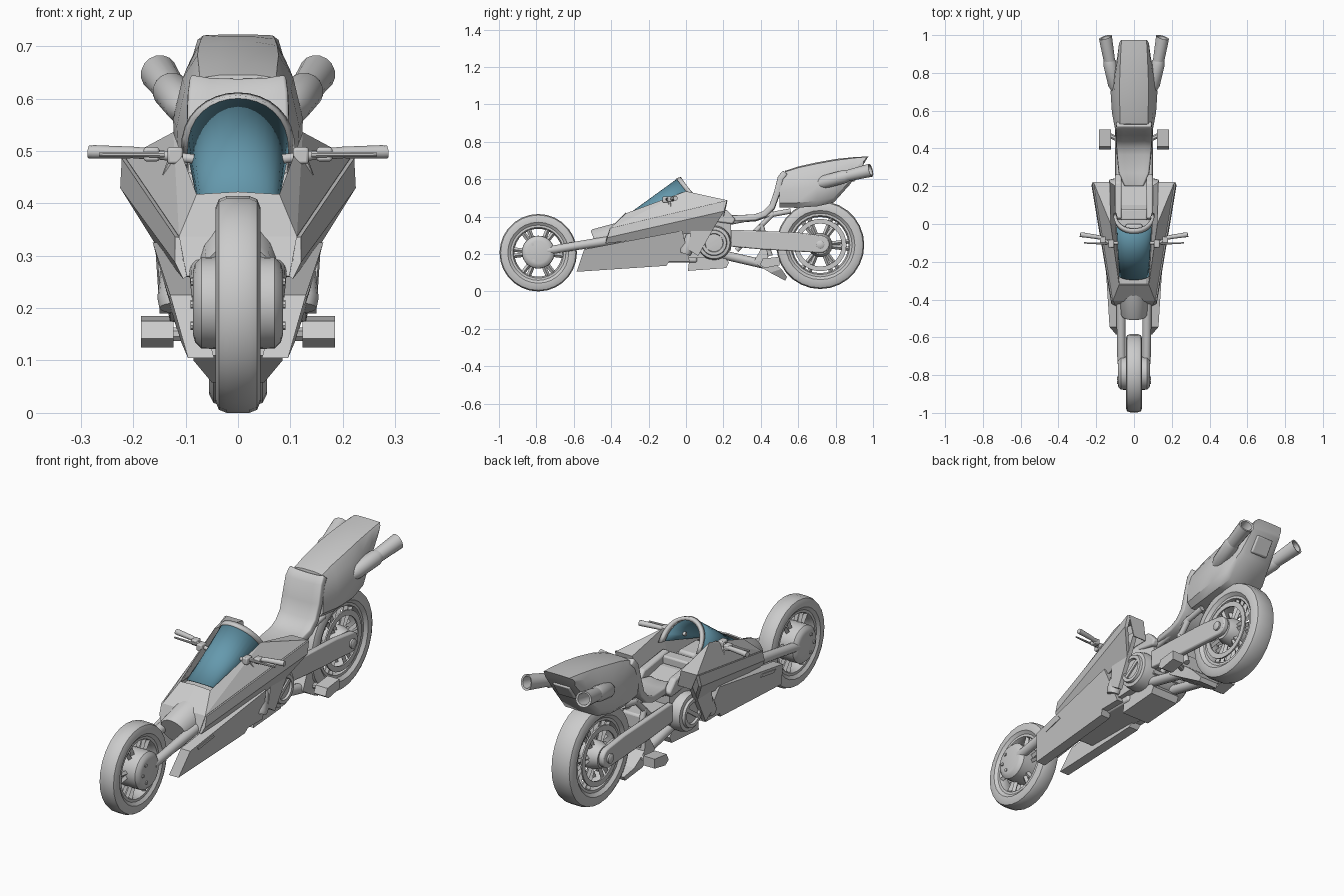
import bpy, bmesh, math
from mathutils import Vector

if "Cube" in bpy.data.objects:
    bpy.data.objects.remove(bpy.data.objects["Cube"])


def finish(name, bm, mirror=False, solid=0, bevel=0, smooth=35, color=None):
    bmesh.ops.recalc_face_normals(bm, faces=bm.faces)
    me = bpy.data.meshes.new(name)
    bm.to_mesh(me)
    bm.free()
    ob = bpy.data.objects.new(name, me)
    bpy.context.collection.objects.link(ob)
    if solid:
        m = ob.modifiers.new("Solid", 'SOLIDIFY')
        m.thickness, m.offset = solid, 0
    if bevel:
        m = ob.modifiers.new("Bevel", 'BEVEL')
        m.width, m.segments = bevel, 2
    if mirror:
        ob.modifiers.new("Mirror", 'MIRROR')
    if color:
        mat = bpy.data.materials.new(name)
        mat.diffuse_color = color
        mat.use_nodes = True
        mat.node_tree.nodes["Principled BSDF"].inputs["Base Color"].default_value = mat.diffuse_color
        me.materials.append(mat)
    if smooth:
        bpy.ops.object.select_all(action='DESELECT')
        ob.select_set(True)
        bpy.context.view_layer.objects.active = ob
        bpy.ops.object.shade_smooth_by_angle(angle=math.radians(smooth))
    return ob


def add_rings(bm, rings, loop=True, closed=False):
    """Skin a list of point rows; loop joins row ends, closed joins last row to first."""
    vs = [[bm.verts.new(p) for p in r] for r in rings]
    n, k = len(vs), len(vs[0])
    for i in range(n if closed else n - 1):
        a, b = vs[i], vs[(i + 1) % n]
        for j in range(k if loop else k - 1):
            bm.faces.new((a[j], a[(j + 1) % k], b[(j + 1) % k], b[j]))
    if loop and not closed:
        bm.faces.new(vs[0])
        bm.faces.new(vs[-1])


def loft(name, rings, loop=True, closed=False, **kw):
    bm = bmesh.new()
    add_rings(bm, rings, loop, closed)
    return finish(name, bm, **kw)


def lathe(name, profile, y, z, segs=28, closed=False, **kw):
    """Turn an (x, radius) profile about a sideways axle."""
    circ = [2 * math.pi * i / segs for i in range(segs)]
    return loft(name, [[(x, y + r * math.cos(a), z + r * math.sin(a)) for a in circ]
                       for x, r in profile], closed=closed, **kw)


def add_tube(bm, stops, segs=12, closed=False):
    """stops: (x, y, z, radius) along a straight axis."""
    d = (Vector(stops[1][:3]) - Vector(stops[0][:3])).normalized()
    u = d.orthogonal().normalized()
    v = d.cross(u)
    turn = [2 * math.pi * (i + .5) / segs for i in range(segs)]
    add_rings(bm, [[Vector(s[:3]) + (u * math.cos(a) + v * math.sin(a)) * s[3] for a in turn]
                   for s in stops], closed=closed)


def tube(name, stops, segs=12, closed=False, **kw):
    bm = bmesh.new()
    add_tube(bm, stops, segs, closed)
    return finish(name, bm, **kw)


def plate(name, yz, outer, thick, **kw):
    """Side-view outline on the sloping plane x = a + b*y + c*z, thickened inward."""
    a, b, c = outer
    ring = [(a + b * y + c * z, y, z) for y, z in yz]
    return loft(name, [ring, [(x - thick, y, z) for x, y, z in ring]], **kw)


def box(name, x0, x1, y0, y1, z0, z1, **kw):
    return plate(name, [(y0, z0), (y1, z0), (y1, z1), (y0, z1)], (x1, 0, 0), x1 - x0, **kw)


# wheels: tyre, rim, spokes
def wheel(tag, y, z, R, ri, w, hub, n):
    lathe(tag + "_tyre", [(-w * .75, ri), (-w, ri + .015), (-w, R - .022), (-w * .85, R - .006),
                          (-w * .5, R), (w * .5, R), (w * .85, R - .006), (w, R - .022),
                          (w, ri + .015), (w * .75, ri)], y, z, closed=True)
    lathe(tag + "_rim", [(-w * .75, ri + .004), (-w * .75, ri - .012), (-w * .4, ri - .02),
                         (w * .4, ri - .02), (w * .75, ri - .012), (w * .75, ri + .004)],
          y, z, closed=True)
    bm = bmesh.new()
    for i in range(n):
        for s in (-.13, .13):
            a = 2 * math.pi * i / n + s
            for x in (-w * .45, w * .45):
                add_tube(bm, [(x, y + r * math.cos(a), z + r * math.sin(a), .012)
                              for r in (hub * .8, ri - .012)], 4)
    finish(tag + "_spokes", bm, smooth=0)


wheel("front", -.79, .207, .207, .148, .043, .088, 6)
wheel("rear", .718, .248, .235, .17, .055, .06, 6)
lathe("front_hub", [(-.086, .06), (-.082, .075), (-.07, .087), (-.045, .088), (.045, .088),
                    (.07, .087), (.082, .075), (.086, .06)], -.79, .21)
lathe("rear_hub", [(-.07, .05), (-.03, .065), (.03, .065), (.07, .05)], .718, .248)
lathe("rear_brake_disc", [(.045, .115), (.052, .115), (.052, .14), (.045, .14)], .718, .248,
      closed=True, mirror=True)
lathe("rear_axle_nut", [(.08, .022), (.108, .022), (.112, .016)], .718, .25, 12, mirror=True)
for i in range(3):
    a = 2.2 + i * 1.0
    lathe("hub_bolt", [(.08, .008), (.091, .008)], -.79 + .05 * math.cos(a),
          .21 + .05 * math.sin(a), 8, mirror=True)

# front fork and neck
tube("fork_arm", [(.066, -.74, .218, .022), (.068, -.58, .245, .023), (.068, -.35, .28, .026)],
     mirror=True)
tube("neck", [(0, -.485, .262, .066), (0, -.475, .266, .072), (0, -.28, .31, .08)], 16)

# central body
loft("centre_body", [[(-w, y, z0), (w, y, z0), (w, y, z1), (w * .7, y, z1 + .015),
                      (-w * .7, y, z1 + .015), (-w, y, z1)] for y, w, z0, z1 in
     [(-.38, .085, .22, .30), (-.32, .09, .20, .385), (-.12, .10, .18, .40),
      (.10, .11, .18, .40), (.24, .08, .22, .37)]], smooth=0)
box("belly", -.085, .085, -.38, .06, .155, .22, bevel=.01)
plate("skid_plate", [(.01, .11), (.215, .125), (.23, .155), (.20, .19), (.02, .19)],
      (.075, 0, 0), .15, smooth=0)

# upper fairing: creased flank, rear leg, and the sloped deck above
loft("upper_fairing_flank", [[(.112, -.405, .335), (.214, .22, .485)],
                             [(.113, -.42, .29), (.217, .205, .43)],
                             [(.098, -.43, .26), (.152, .14, .328)]],
     loop=False, solid=.016, mirror=True, smooth=0)
plate("upper_fairing_leg", [(.20, .43), (.065, .19), (.01, .225), (.03, .35), (.08, .42)],
      (.138, .03, .05), .022, mirror=True, smooth=0)
bm = bmesh.new()
P = [bm.verts.new(p) for p in [(.112, -.405, .335), (.214, .22, .485), (.13, .22, .485),
                               (.124, 0, .533), (.078, -.32, .415), (.10, .2, .40),
                               (.10, 0, .40), (0, -.405, .335), (0, -.32, .42),
                               (.098, -.43, .26), (0, -.43, .26), (.17, .2, .40)]]
for f in [(0, 1, 3), (0, 3, 4), (1, 2, 3), (2, 5, 6, 3), (3, 6, 4), (7, 0, 4, 8),
          (10, 9, 0, 7), (1, 11, 5, 2)]:
    bm.faces.new([P[i] for i in f])
finish("upper_fairing_deck", bm, mirror=True, solid=.006, smooth=0)

# lower fairing
plate("lower_fairing", [(-.585, .105), (-.545, .225), (-.02, .325), (.02, .16), (-.09, .16),
                        (-.105, .137)], (.072, .01, .28), .05, mirror=True, smooth=0)
plate("lower_fairing_vent", [(-.49, .222), (-.38, .243), (-.37, .228), (-.48, .207)],
      (.075, .01, .28), .01, mirror=True, smooth=0)

# windscreen and its hoop
T, B, H = [], [], []
for i in range(17):
    a = math.pi * i / 16
    c, s = math.cos(a), math.sin(a)
    z = .495 + .103 * s ** .8
    T.append(Vector((.094 * c, -.055 + (.605 - z) * .8, z)))
    B.append(Vector((.076 * c, -.275 - .02 * s, .405 + .015 * s)))
    H.append(Vector((.102 * c, -.03 + (.605 - z) * .8, z + .006 * s)))
loft("windscreen", [B, [b.lerp(t, .5) for b, t in zip(B, T)], T], loop=False, solid=.005,
     color=(.13, .32, .42, 1))
loft("windscreen_hoop", [T, H], loop=False, solid=.016)

# cockpit console and knee pads
box("console", -.045, .045, -.14, 0, .40, .455, bevel=.012)
plate("knee_pad", [(.02, .39), (.25, .36), (.265, .385), (.22, .435), (.03, .46)],
      (.10, 0, 0), .035, mirror=True, bevel=.008)
box("knee_pad_bridge", -.07, .07, .02, .08, .41, .452, bevel=.008)

# handlebars
tube("handlebar", [(.07, -.10, .483, .009), (.13, -.10, .49, .009), (.19, -.07, .497, .009)],
     mirror=True)
tube("grip", [(.165, -.075, .494, .011), (.20, -.068, .497, .011), (.275, -.057, .498, .013),
              (.285, -.056, .498, .012)], mirror=True)
tube("brake_lever", [(.14, -.105, .493, .006), (.265, -.10, .493, .004)], 8, mirror=True)
box("bar_clamp", .105, .135, -.125, -.085, .475, .507, bevel=.005, mirror=True)
box("bar_switch", .15, .18, -.10, -.065, .48, .507, bevel=.005, mirror=True)
tube("bar_stem", [(.125, -.09, .48, .01), (.145, -.08, .445, .003)], 6, mirror=True)

# engine
lathe("engine", [(-.135, .06), (-.13, .085), (-.10, .092), (.10, .092), (.13, .085),
                 (.135, .06)], .15, .26)
lathe("engine_cover", [(.13, .07), (.145, .066), (.145, .05), (.132, .046)], .15, .26,
      closed=True, mirror=True)
plate("engine_cover_bar", [(.10, .235), (.11, .22), (.20, .285), (.19, .30)],
      (.142, 0, 0), .02, mirror=True)
tube("intake_pipe", [(.12, .03, .31, .024), (.12, 0, .22, .034), (.12, -.005, .20, .03)],
     mirror=True)

# swingarm with rounded axle end
end = [(.72 + .047 * math.cos(math.radians(t)), .253 + .047 * math.sin(math.radians(t)))
       for t in range(-90, 91, 20)]
plate("swingarm", [(.24, .24), (.40, .225)] + end + [(.60, .315), (.24, .33)],
      (.10, 0, 0), .028, mirror=True, bevel=.006)
box("swingarm_bridge", -.08, .08, .22, .40, .24, .315, bevel=.01)

# rear subframe struts
for name, a, b, r in [("seat_rail", (.06, .18, .36), (.06, .56, .43), .014),
                      ("rear_strut", (.055, .27, .22), (.06, .47, .42), .014),
                      ("lower_strut", (.06, .40, .36), (.06, .45, .19), .014),
                      ("exhaust_header", (.06, .18, .20), (.06, .44, .14), .024)]:
    tube(name, [(*a, r), (*b, r)], mirror=True)

# mud guard and footrests
loft("mud_guard", [[(-w, y, z), (w, y, z), (w, y + t, z + .02), (-w, y + t, z + .02)]
                   for y, z, w, t in [(.40, .225, .085, .03), (.36, .155, .09, .08),
                                      (.45, .10, .085, .06), (.53, .058, .05, .01)]], smooth=0)
plate("footrest", [(.395, .142), (.42, .125), (.50, .14), (.50, .185), (.41, .175)],
      (.185, 0, 0), .062, mirror=True, smooth=0)
tube("footrest_bracket", [(.07, .44, .15, .014), (.13, .47, .15, .014)], 8, mirror=True)

# seat
loft("seat", [[(-w, y, z + .006), (-w * .6, y, z), (0, y, z - .002), (w * .6, y, z),
               (w, y, z + .006)] for y, z, w in
              [(.20, .388, .05), (.27, .387, .08), (.37, .392, .09), (.42, .41, .094),
               (.46, .45, .096), (.485, .52, .098), (.505, .60, .096), (.53, .632, .092)]],
     loop=False, solid=.032, bevel=.006, smooth=45)

# tail cowl and lamp
rings = []
for y0, y1, w, wt, z0, z1 in [(.50, .53, .10, .083, .45, .645), (.59, .60, .117, .085, .447, .668),
                              (.70, .70, .124, .088, .455, .69), (.79, .80, .112, .085, .475, .708),
                              (.875, .90, .09, .08, .57, .718), (.95, .975, .08, .075, .675, .722)]:
    h = z1 - z0
    half = [(w * .75, y0, z0), (w * .97, y0, z0 + h * .12), (w, y0, z0 + h * .45),
            ((w + wt) / 2, (y0 + y1) / 2, z0 + h * .78), (wt * .88, y1, z0 + h * .97),
            (wt * .4, y1, z1)]
    rings.append(half + [(-x, y, z) for x, y, z in reversed(half)])
loft("tail_cowl", rings, smooth=40)
plate("tail_lamp", [(.85, .60), (.90, .585), (.945, .655), (.90, .68)], (.045, 0, 0), .09,
      bevel=.006)

# exhaust tips, hollow at the mouth
tube("exhaust_base", [(.092, .70, .572, .022), (.102, .74, .585, .036), (.128, .85, .615, .036),
                      (.133, .87, .621, .029)], 16, mirror=True)
tube("exhaust_tip", [(.122, .84, .612, .029), (.131, .87, .62, .031), (.151, .988, .648, .036),
                     (.150, .986, .648, .027), (.140, .91, .632, .024), (.124, .85, .614, .02)],
     16, closed=True, mirror=True)
